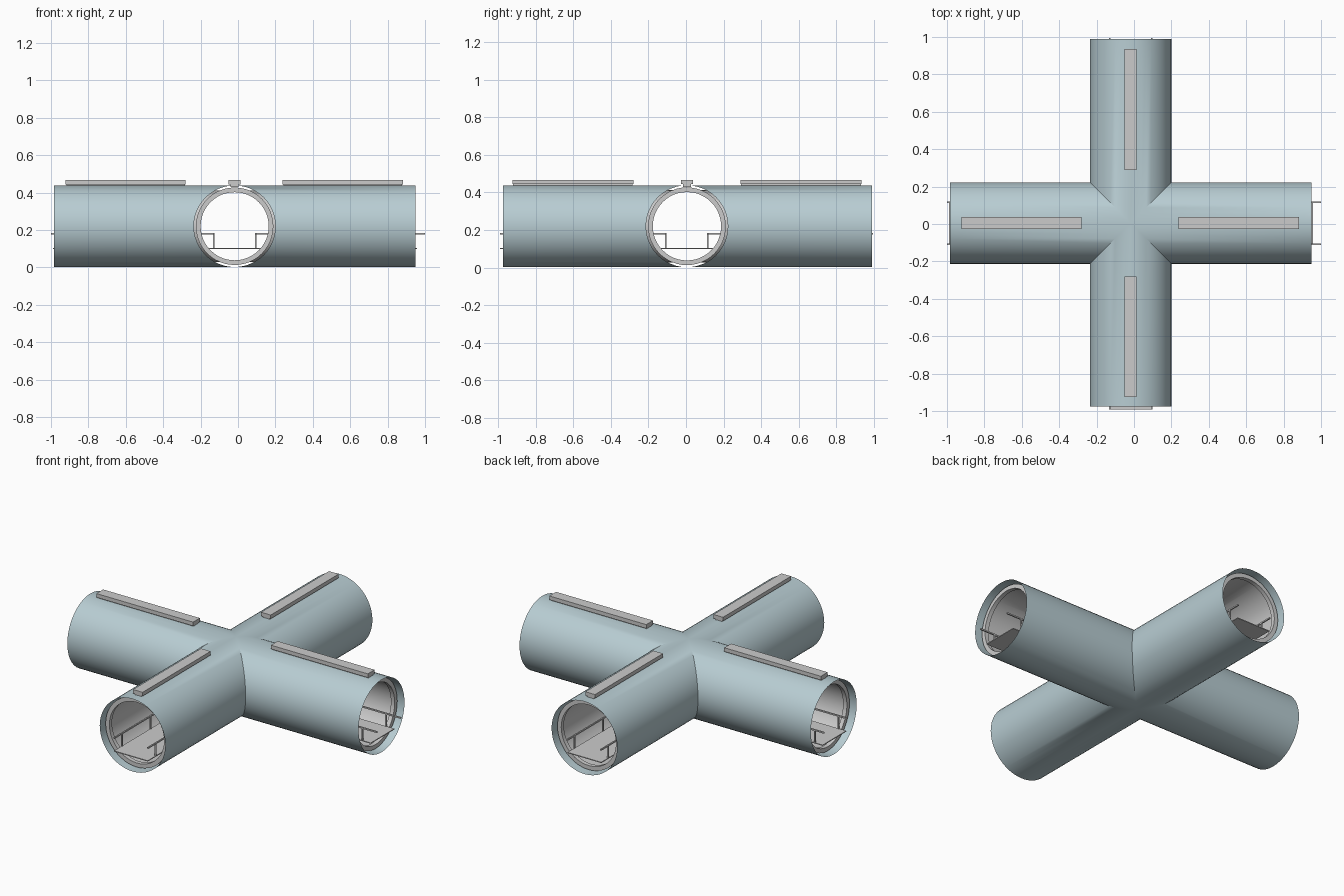
import bpy, bmesh, math
from mathutils import Matrix, Vector

if "Cube" in bpy.data.objects:
    bpy.data.objects.remove(bpy.data.objects["Cube"])

CX, CY, CZ = -0.018, 0.005, 0.22
R, SEG = 0.218, 48
# tube length, floor end, rail end, roof bar start, roof bar end  (+x, +y, -x, -y)
ARMS = [(0.968, 0.975, 1.018, 0.256, 0.900), (0.985, 0.985, 0.990, 0.285, 0.930),
        (0.967, 0.972, 0.982, 0.262, 0.904), (0.980, 0.996, 0.996, 0.285, 0.930)]
NAMES = ["right", "back", "left", "front"]


def arm_matrix(i):
    return Matrix.Translation((CX, CY, 0)) @ Matrix.Rotation(i * math.pi / 2, 4, 'Z')


def finish(bm, name, smooth=False, mat=None):
    bmesh.ops.remove_doubles(bm, verts=bm.verts, dist=1e-5)
    me = bpy.data.meshes.new(name)
    bm.to_mesh(me)
    bm.free()
    ob = bpy.data.objects.new(name, me)
    bpy.context.collection.objects.link(ob)
    if mat:
        me.materials.append(mat)
    if smooth:
        bpy.ops.object.select_all(action='DESELECT')
        ob.select_set(True)
        bpy.context.view_layer.objects.active = ob
        bpy.ops.object.shade_smooth_by_angle(angle=math.radians(30))
    return ob


def box(bm, m, x0, x1, y0, y1, z0, z1):
    c = Vector(((x0 + x1) / 2, (y0 + y1) / 2, (z0 + z1) / 2))
    s = Matrix.Diagonal((x1 - x0, y1 - y0, z1 - z0, 1))
    bmesh.ops.create_cube(bm, size=1, matrix=m @ Matrix.Translation(c) @ s)


def cross_tube(name, r, inset, mat=None):
    """Four open tubes, mitred where they meet."""
    bm = bmesh.new()
    for i, a in enumerate(ARMS):
        m = arm_matrix(i)
        inner, outer = [], []
        for k in range(SEG):
            t = 2 * math.pi * k / SEG
            y, z = r * math.cos(t), CZ + r * math.sin(t)
            inner.append(bm.verts.new(m @ Vector((abs(y), y, z))))
            outer.append(bm.verts.new(m @ Vector((a[0] - inset, y, z))))
        for k in range(SEG):
            n = (k + 1) % SEG
            bm.faces.new((inner[k], outer[k], outer[n], inner[n]))
    bmesh.ops.remove_doubles(bm, verts=bm.verts, dist=1e-5)
    bmesh.ops.recalc_face_normals(bm, faces=bm.faces)
    return finish(bm, name, True, mat)


def ring(bm, m, x0, x1, r0, r1):
    loops = []
    for k in range(SEG):
        t = 2 * math.pi * k / SEG
        loops.append([bm.verts.new(m @ Vector((x, r * math.cos(t), CZ + r * math.sin(t))))
                      for x, r in ((x0, r0), (x1, r0), (x1, r1), (x0, r1))])
    for k in range(SEG):
        a, b = loops[k], loops[(k + 1) % SEG]
        for j in range(4):
            n = (j + 1) % 4
            bm.faces.new((a[j], a[n], b[n], b[j]))


shell_mat = bpy.data.materials.new("blue_grey")
shell_mat.diffuse_color = (0.48, 0.61, 0.65, 1)
shell_mat.use_nodes = True
shell_mat.node_tree.nodes["Principled BSDF"].inputs["Base Color"].default_value = shell_mat.diffuse_color

# outer shell and inner lining
cross_tube("outer_shell", R, 0, shell_mat)
cross_tube("inner_lining", 0.192, 0.06)

# crossing floor centre
bm = bmesh.new()
box(bm, arm_matrix(0), -0.112, 0.112, -0.112, 0.112, 0.098, 0.103)
finish(bm, "floor_centre")

for i, (length, floor_end, rail_end, b0, b1) in enumerate(ARMS):
    m, side = arm_matrix(i), NAMES[i]

    # end collar inside the tube mouth
    bm = bmesh.new()
    ring(bm, m, length - 0.065, length - 0.04, 0.182, 0.207)
    bmesh.ops.recalc_face_normals(bm, faces=bm.faces)
    finish(bm, side + "_collar", True)

    # walkway floor
    bm = bmesh.new()
    box(bm, m, 0.112, floor_end, -0.112, 0.112, 0.098, 0.103)
    finish(bm, side + "_floor")

    # handrails with posts
    bm = bmesh.new()
    for s in (-1, 1):
        y = s * 0.112
        box(bm, m, 0.108, rail_end, y - 0.004, y + 0.004, 0.175, 0.183)
        for x in (0.112, 0.38, 0.65, 0.92):
            box(bm, m, x - 0.004, x + 0.004, y - 0.004, y + 0.004, 0.101, 0.177)
    finish(bm, side + "_handrails")

    # roof bar: cap on a narrower stem
    bm = bmesh.new()
    box(bm, m, b0, b1, -0.032, 0.032, 0.444, 0.467)
    box(bm, m, b0 + 0.004, b1 - 0.004, -0.021, 0.021, 0.430, 0.445)
    finish(bm, side + "_roof_bar")
